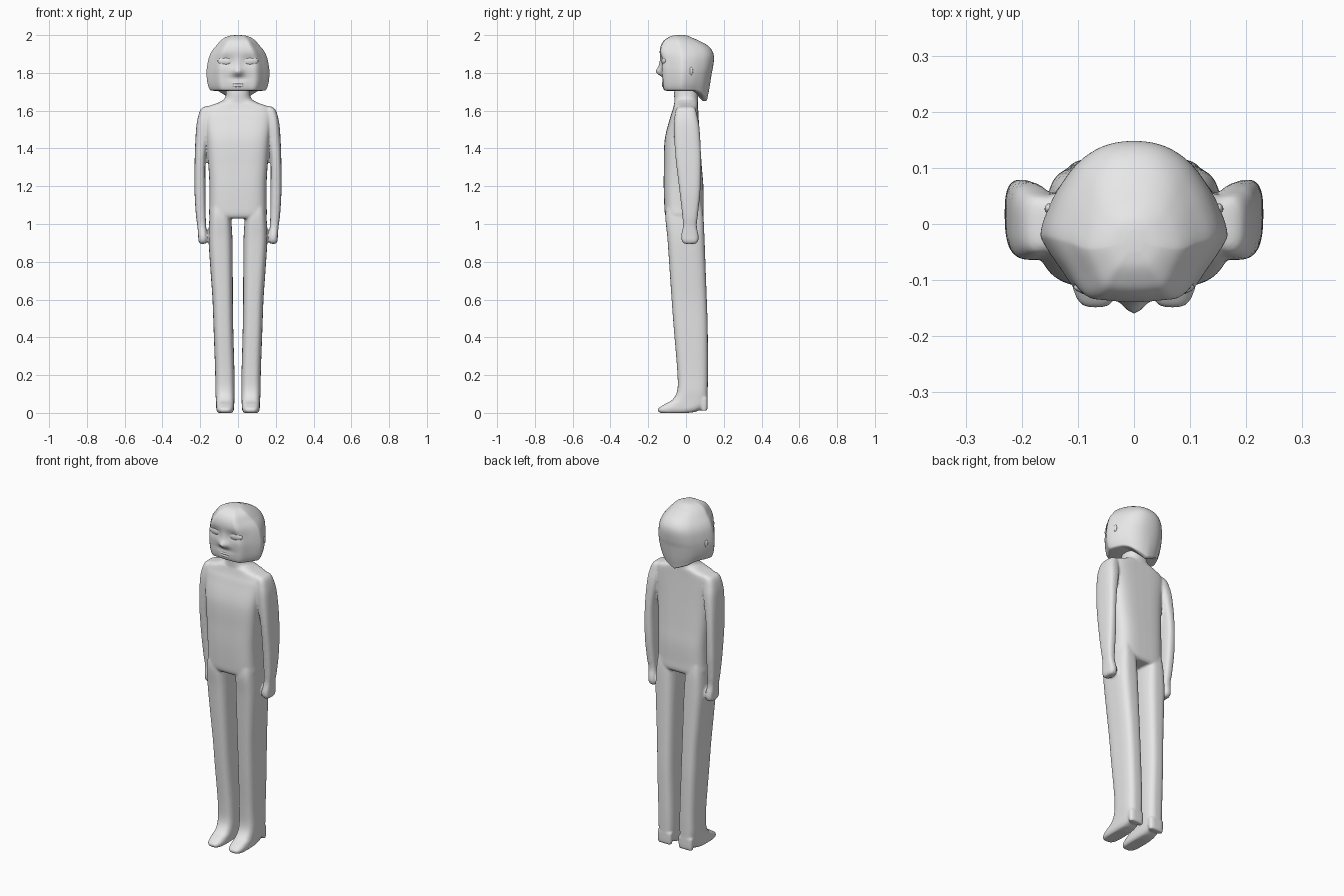
import bpy, bmesh, math
from mathutils import Vector, Matrix

grey = bpy.data.materials.new("plain grey")
grey.diffuse_color = (0.8, 0.8, 0.8, 1)


def catmull(pts, steps, closed=False):
    """Smooth curve through points of any dimension."""
    n, out = len(pts), []
    for i in range(n if closed else n - 1):
        q = [pts[j % n] if closed else pts[max(0, min(n - 1, j))] for j in range(i - 1, i + 3)]
        for s in range(steps):
            t = s / steps
            out.append([0.5 * (2 * b + (c - a) * t + (2 * a - 5 * b + 4 * c - d) * t * t
                               + (3 * b - a - 3 * c + d) * t ** 3) for a, b, c, d in zip(*q)])
    if not closed:
        out.append(list(pts[-1]))
    return out


def squircle(n, count=48):
    sec = []
    for i in range(count):
        a = 2 * math.pi * i / count
        c, s = math.cos(a), math.sin(a)
        sec.append((math.copysign(abs(c) ** (2 / n), c), math.copysign(abs(s) ** (2 / n), s)))
    return sec


def loft(bm, rings, section, side=1, steps=6):
    """Rings are (z, centre x, half width, front y, back y)."""
    loops = []
    for z, cx, hx, yf, yb in catmull(rings, steps):
        cy, hy = (yf + yb) / 2, (yb - yf) / 2
        loops.append([bm.verts.new((side * (cx + hx * u), cy + hy * v, z)) for u, v in section])
    n = len(section)
    for a, b in zip(loops, loops[1:]):
        for i in range(n):
            bm.faces.new((a[i], a[(i + 1) % n], b[(i + 1) % n], b[i]))
    bm.faces.new(loops[0])
    bm.faces.new(loops[-1])


def finish(bm, name):
    bmesh.ops.recalc_face_normals(bm, faces=bm.faces)
    me = bpy.data.meshes.new(name)
    for f in bm.faces:
        f.smooth = True
    bm.to_mesh(me)
    bm.free()
    me.materials.append(grey)
    ob = bpy.data.objects.new(name, me)
    bpy.context.collection.objects.link(ob)
    return ob


def ellipsoid(name, loc, size, turn=0):
    bm = bmesh.new()
    m = Matrix.Translation(loc) @ Matrix.Rotation(turn, 4, 'Z') @ Matrix.Diagonal((*size, 1))
    bmesh.ops.create_uvsphere(bm, u_segments=24, v_segments=14, radius=1, matrix=m)
    return finish(bm, name)


# Body: torso, neck, arms, legs and heels fused by a remesh
torso = [(1.65, 0, .09, -.055, .058), (1.64, 0, .11, -.062, .063), (1.622, 0, .16, -.066, .064),
         (1.60, 0, .175, -.072, .065), (1.56, 0, .178, -.085, .067), (1.445, 0, .166, -.113, .074),
         (1.30, 0, .156, -.117, .084), (1.2, 0, .151, -.118, .092), (1.1, 0, .151, -.115, .093),
         (1.05, 0, .153, -.111, .093), (1.03, 0, .14, -.1, .08)]
neck = [(1.73, 0, .062, -.06, .06), (1.69, 0, .064, -.063, .064), (1.665, 0, .07, -.062, .064),
        (1.645, 0, .09, -.062, .063), (1.6, 0, .1, -.06, .06)]
arm = [(1.625, .15, .012, -.03, .03), (1.612, .165, .028, -.05, .048), (1.57, .175, .036, -.06, .06),
       (1.5, .185, .037, -.064, .072), (1.35, .2, .029, -.055, .079), (1.18, .201, .029, -.035, .076),
       (1.05, .197, .026, -.02, .063), (.99, .192, .023, -.016, .057), (.94, .187, .024, -.025, .066),
       (.91, .186, .023, -.022, .064), (.895, .186, .015, -.008, .05)]
leg = [(1.12, .09, .05, -.10, .08), (1.04, .0935, .057, -.109, .092), (.92, .0925, .063, -.098, .098),
       (.76, .087, .059, -.087, .104), (.6, .081, .054, -.076, .110), (.44, .077, .052, -.064, .115),
       (.22, .070, .051, -.046, .116), (.12, .069, .051, -.046, .115), (.07, .068, .049, -.072, .114),
       (.045, .068, .048, -.115, .112), (.022, .068, .047, -.148, .085), (.006, .068, .042, -.146, .05),
       (0, .068, .036, -.135, .01)]
heel = [(.08, .068, .046, .075, .115), (.04, .068, .045, .077, .115), (.012, .068, .042, .08, .113)]
bm = bmesh.new()
loft(bm, torso, squircle(3.6))
loft(bm, neck, squircle(2.3))
for side in (-1, 1):
    loft(bm, arm, squircle(3), side)
    loft(bm, leg, squircle(3.2), side)
    loft(bm, heel, squircle(3.2), side)
body = finish(bm, "body")
rm = body.modifiers.new("fuse", 'REMESH')
rm.mode = 'VOXEL'
rm.voxel_size = 0.006
rm.use_smooth_shade = True
sm = body.modifiers.new("soften", 'SMOOTH')
sm.factor = 0.5
sm.iterations = 5

# Head: flat faced, round at the back, with a pointed nape
half = [(0, -1), (.35, -.98), (.6, -.92), (.8, -.6), (.97, -.28), (1, -.13),
        (.94, .12), (.82, .42), (.62, .74), (.34, .94), (0, 1)]
outline = half + [(-x, y) for x, y in half[-2:0:-1]]
rings = [(2.0, 0, .015, -.05, -.01), (1.996, 0, .045, -.075, .01), (1.985, 0, .072, -.098, .035),
         (1.97, 0, .092, -.118, .07), (1.945, 0, .114, -.133, .115), (1.915, 0, .138, -.139, .14),
         (1.88, 0, .154, -.137, .148), (1.83, 0, .164, -.133, .143), (1.79, 0, .166, -.129, .134),
         (1.75, 0, .162, -.126, .124), (1.722, 0, .154, -.122, .115), (1.708, 0, .144, -.114, .108),
         (1.705, 0, .12, -.095, .085), (1.703, 0, .05, -.05, .05)]
bm = bmesh.new()
loft(bm, rings, catmull(outline, 5, True), steps=5)


def bump(a, b, wa, wb):
    return math.exp(-(a / wa) ** 2 - (b / wb) ** 2)


for v in bm.verts:
    x, y, z = v.co
    if y < -.07:
        v.co.y -= .027 * bump(x, z - 1.806, .026, .022)      # nose tip
        v.co.y -= .008 * bump(x, z - 1.84, .014, .03)        # nose bridge
        v.co.y += .010 * bump(abs(x) - .065, z - 1.863, .045, .028)  # eye sockets
        v.co.y += .006 * bump(x, z - 1.772, .05, .014)       # hollow above the lip
    elif y > .04:
        k = max(0, 1 - abs(x) / .13) * min(1, (y - .04) / .05)
        v.co.z -= .055 * k * max(0, min(1, (1.80 - z) / .09))
finish(bm, "head")

# Eyes, ears and lips
for side, label in ((-1, "right"), (1, "left")):
    ellipsoid(label + "_eye", (side * .066, -.117, 1.863), (.042, .012, .022), side * .12)
    ellipsoid(label + "_ear", (side * .152, .028, 1.81), (.007, .009, .021), side * .3)
    ellipsoid(label + "_upper_lip", (side * .014, -.119, 1.747), (.028, .009, .008), side * .1)
ellipsoid("lower_lip", (0, -.118, 1.734), (.036, .01, .010))
